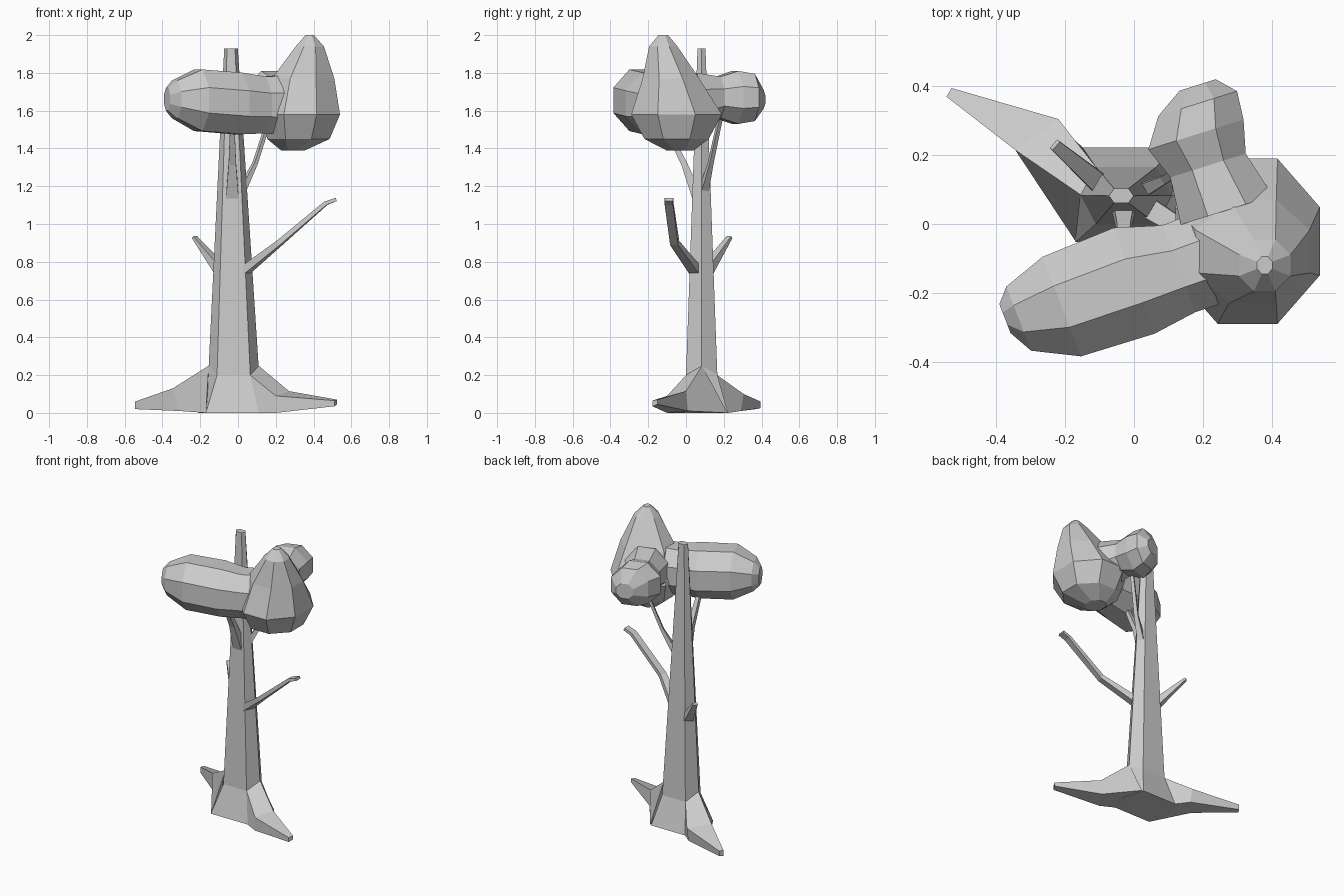
import bpy, bmesh, math
from mathutils import Vector

def loft(name, rings):
    """Closed mesh skinned over rings that have equal point counts."""
    bm = bmesh.new()
    loops = [[bm.verts.new(p) for p in r] for r in rings]
    n = len(loops[0])
    for a, b in zip(loops, loops[1:]):
        for i in range(n):
            j = (i + 1) % n
            bm.faces.new((a[i], a[j], b[j], b[i]))
    bm.faces.new(loops[0])
    bm.faces.new(loops[-1])
    bmesh.ops.recalc_face_normals(bm, faces=bm.faces)
    me = bpy.data.meshes.new(name)
    bm.to_mesh(me)
    bm.free()
    ob = bpy.data.objects.new(name, me)
    bpy.context.collection.objects.link(ob)
    return ob

def ring(c, u, v, n):
    """Regular n-gon with flat top, half extents u and v."""
    s = 1 / math.cos(math.pi / n)
    angs = [2 * math.pi * (i + 0.5) / n for i in range(n)]
    return [Vector(c) + s * (math.cos(a) * u + math.sin(a) * v) for a in angs]

def lobe(name, stations, axis):
    """Octagonal blob; stations are (x, y, z, half width, half height)."""
    if axis == "up":
        u, v = Vector((1, 0, 0)), Vector((0, 1, 0))
    else:
        u, v = Vector((axis[1], -axis[0], 0)).normalized(), Vector((0, 0, 1))
    return loft(name, [ring(s[:3], u * s[3], v * s[4], 8) for s in stations])

def branch(name, pts):
    """Square tapering limb; pts are (x, y, z, half width, half thickness)."""
    P = [Vector(p[:3]) for p in pts]
    rings = []
    for i, p in enumerate(pts):
        t = (P[min(i + 1, len(P) - 1)] - P[max(i - 1, 0)]).normalized()
        u = t.cross(Vector((0, 0, 1))).normalized()
        rings.append(ring(P[i], u * p[3] * 0.9, t.cross(u) * p[4] * 0.9, 4))
    return loft(name, rings)

# Trunk: six-sided taper with a flared foot
def hexa(cx, cy, z, zside, a, c, b):
    return [(cx - a, cy - b, z), (cx + a, cy - b, z), (cx + c, cy, zside),
            (cx + a, cy + b, z), (cx - a, cy + b, z), (cx - c, cy, zside)]

loft("trunk", [hexa(-0.03, 0.085, 0, 0, 0.14, 0.18, 0.138),
               hexa(-0.023, 0.083, 0.2, 0.25, 0.088, 0.132, 0.083),
               hexa(-0.037, 0.082, 1.93, 1.93, 0.021, 0.036, 0.021)])

# Roots: ridge, shoulder, far foot, near foot at each section
loft("left_root", [
    [(-0.155, 0.085, 0.25), (-0.11, 0.165, 0.2), (-0.15, 0.223, 0), (-0.17, -0.05, 0)],
    [(-0.345, 0.215, 0.13), (-0.22, 0.305, 0.1), (-0.22, 0.29, 0.01), (-0.31, 0.19, 0.01)],
    [(-0.545, 0.37, 0.06), (-0.53, 0.395, 0.06), (-0.53, 0.395, 0.025), (-0.545, 0.37, 0.02)]])
loft("right_root", [
    [(0.109, 0.085, 0.25), (0.065, 0.0, 0.2), (0.11, -0.053, 0), (0.12, 0.22, 0)],
    [(0.27, 0.0, 0.115), (0.2, -0.1, 0.09), (0.2, -0.1, 0.0), (0.27, 0.01, 0.01)],
    [(0.525, -0.15, 0.07), (0.51, -0.178, 0.065), (0.51, -0.178, 0.035), (0.525, -0.15, 0.045)]])

# Branches
branch("left_twig", [(-0.08, 0.1, 0.74, 0.035, 0.03), (-0.23, 0.23, 0.93, 0.018, 0.008)])
branch("right_branch", [(0.02, 0.06, 0.74, 0.035, 0.025), (0.22, -0.06, 0.9, 0.025, 0.016),
                        (0.465, -0.09, 1.11, 0.025, 0.012), (0.52, -0.09, 1.13, 0.025, 0.01)])
branch("front_bough", [(-0.03, 0.06, 1.14, 0.038, 0.03), (-0.03, -0.01, 1.32, 0.022, 0.018),
                       (-0.03, -0.12, 1.54, 0.012, 0.012)])
branch("back_bough", [(0.01, 0.09, 1.16, 0.025, 0.02), (0.09, 0.13, 1.32, 0.014, 0.011),
                      (0.18, 0.19, 1.6, 0.011, 0.01)])

# Foliage: three lobes merged into one mass
foliage = lobe("foliage", [
    (0.29, -0.03, 1.388, 0.06, 0.07), (0.32, -0.05, 1.45, 0.165, 0.17),
    (0.33, -0.05, 1.58, 0.21, 0.24), (0.345, -0.08, 1.77, 0.165, 0.15),
    (0.38, -0.12, 1.94, 0.075, 0.075), (0.38, -0.12, 2.0, 0.022, 0.025)], "up")
left = lobe("left_foliage", [
    (-0.375, -0.275, 1.66, 0.045, 0.06), (-0.335, -0.275, 1.66, 0.1, 0.1),
    (-0.21, -0.24, 1.655, 0.155, 0.163), (0.0, -0.165, 1.638, 0.165, 0.163),
    (0.13, -0.13, 1.63, 0.135, 0.15), (0.3, -0.07, 1.63, 0.14, 0.16)], (0.93, 0.36))
back = lobe("back_foliage", [
    (0.185, 0.404, 1.66, 0.055, 0.05), (0.185, 0.35, 1.67, 0.12, 0.125),
    (0.18, 0.26, 1.67, 0.145, 0.14), (0.215, 0.17, 1.67, 0.115, 0.11),
    (0.27, 0.04, 1.65, 0.14, 0.15)], (0.3, -0.95))
for part in (left, back):
    m = foliage.modifiers.new("merge", "BOOLEAN")
    m.operation, m.solver, m.object = "UNION", "EXACT", part
merged = bpy.data.meshes.new_from_object(
    foliage.evaluated_get(bpy.context.evaluated_depsgraph_get()))
foliage.modifiers.clear()
foliage.data = merged
for part in (left, back):
    bpy.data.objects.remove(part)
